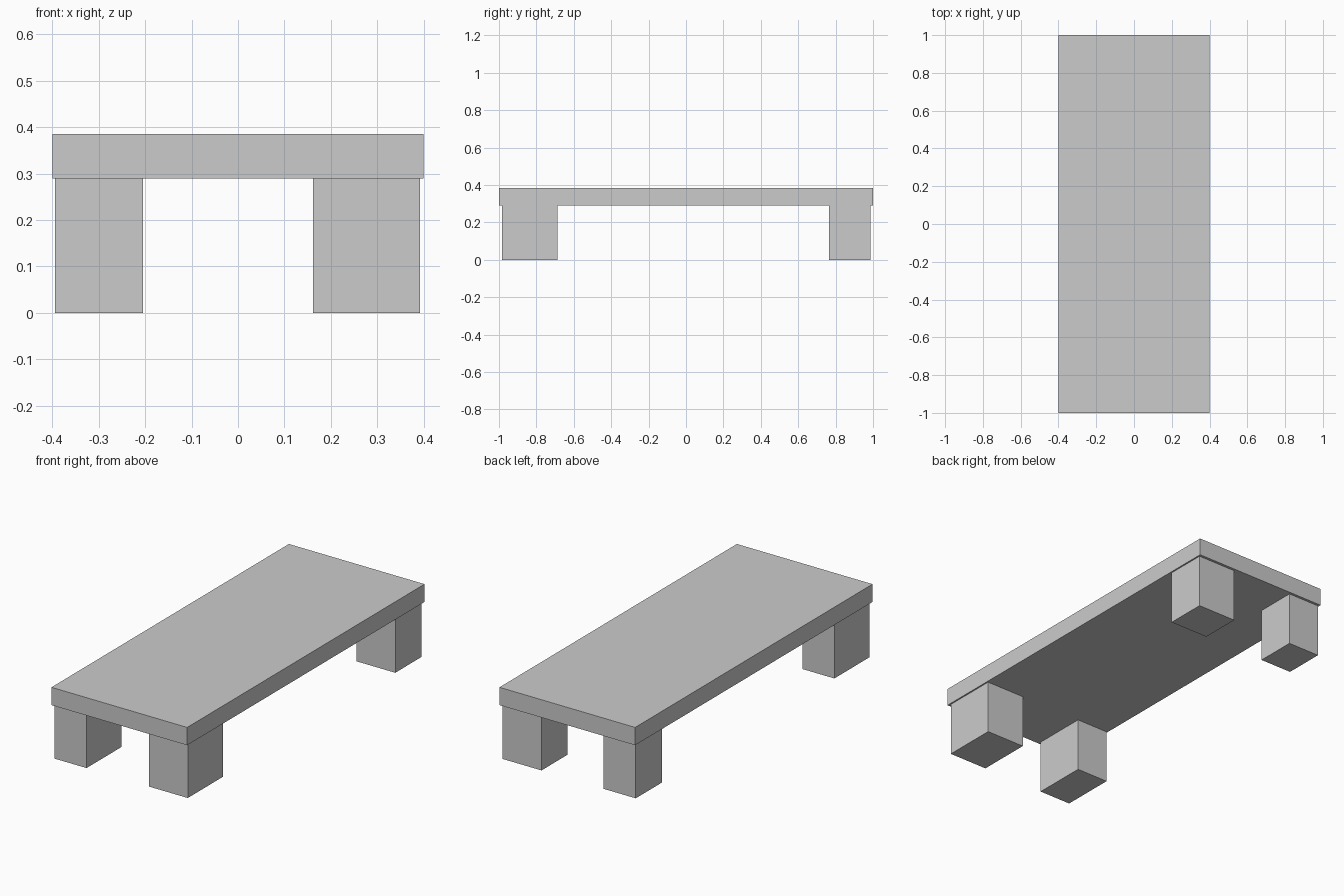
import bpy

if "Cube" in bpy.data.objects:
    bpy.data.objects.remove(bpy.data.objects["Cube"])

TOP_Z, LEG_Z = 0.385, 0.29


def box(name, x, y, z):
    """Box from (min, max) ranges on each axis."""
    centre = [(a + b) / 2 for a, b in (x, y, z)]
    bpy.ops.mesh.primitive_cube_add(size=1, location=centre)
    obj = bpy.context.object
    obj.name = name
    obj.scale = [b - a for a, b in (x, y, z)]
    bpy.ops.object.transform_apply(location=False, rotation=False, scale=True)
    return obj


# Slab top
box("table_top", (-0.4, 0.4), (-1, 1), (LEG_Z, TOP_Z))

# Four block legs: right legs are wider, front legs are deeper
columns = {"left": (-0.394, -0.205), "right": (0.162, 0.392)}
rows = {"front": (-0.983, -0.687), "back": (0.765, 0.986)}
for row, y in rows.items():
    for column, x in columns.items():
        box(f"{row}_{column}_leg", x, y, (0, LEG_Z))
